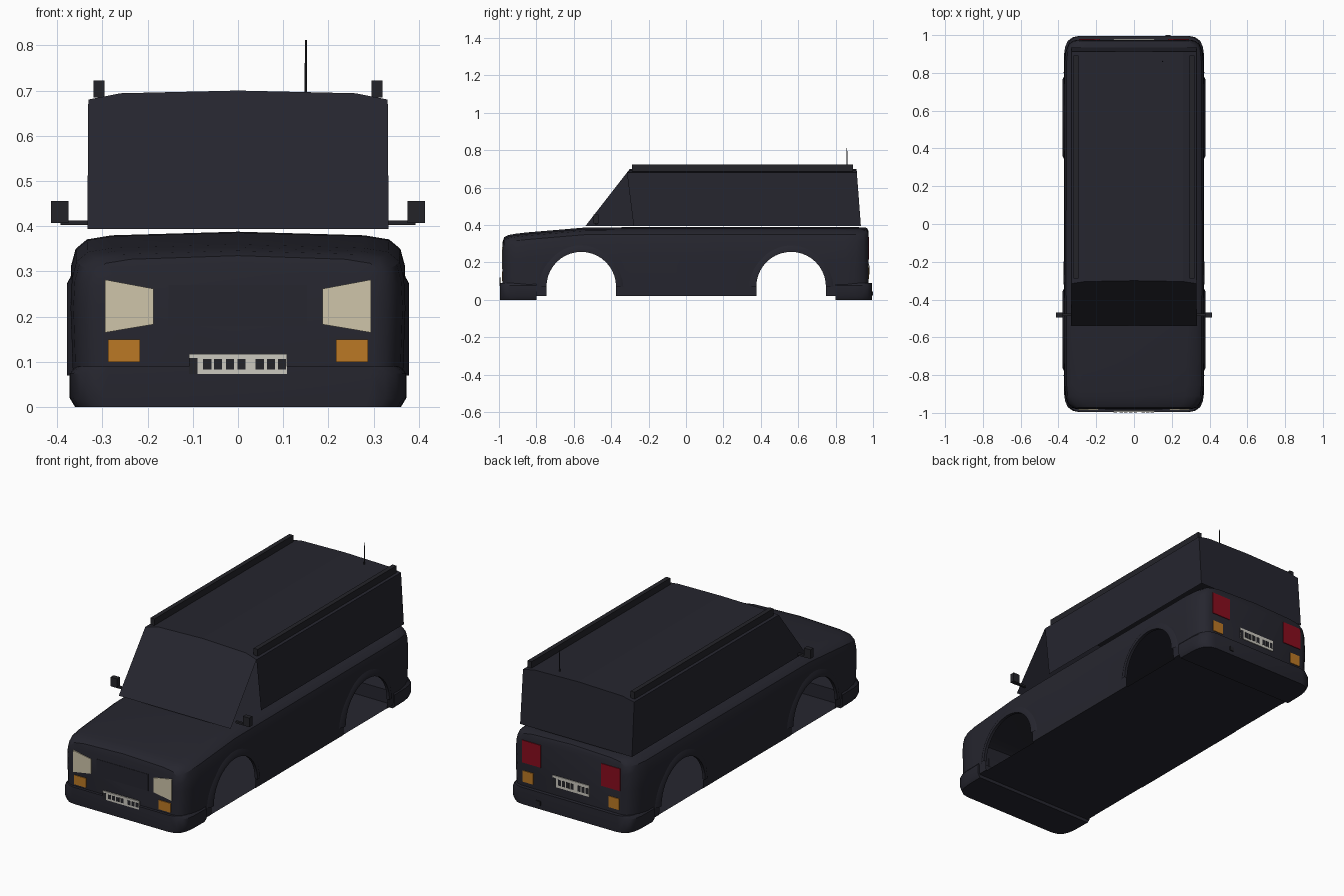
import bpy, bmesh, math
from mathutils import Vector

if "Cube" in bpy.data.objects:
    bpy.data.objects.remove(bpy.data.objects["Cube"])


def material(name, r, g, b):
    m = bpy.data.materials.new(name)
    m.diffuse_color = (r, g, b, 1)
    m.use_nodes = True
    m.node_tree.nodes["Principled BSDF"].inputs["Base Color"].default_value = (r, g, b, 1)
    return m


PAINT = material("dark paint", 0.019, 0.019, 0.028)
TRIM = material("black trim", 0.017, 0.017, 0.022)
LAMP = material("headlight cream", 0.62, 0.56, 0.40)
AMBER = material("amber", 0.50, 0.19, 0.018)
RED = material("tail red", 0.25, 0.004, 0.013)
WHITE = material("plate white", 0.60, 0.58, 0.52)


def finish(name, bm, mat, smooth=False, recalc=True):
    if recalc:
        bmesh.ops.recalc_face_normals(bm, faces=bm.faces)
    me = bpy.data.meshes.new(name)
    bm.to_mesh(me)
    bm.free()
    ob = bpy.data.objects.new(name, me)
    bpy.context.collection.objects.link(ob)
    me.materials.append(mat)
    if smooth:
        bpy.ops.object.select_all(action="DESELECT")
        ob.select_set(True)
        bpy.context.view_layer.objects.active = ob
        bpy.ops.object.shade_smooth_by_angle(angle=math.radians(32))
    return ob


def loft(bm, sections):
    """Skin closed loops and cap both ends."""
    rings = [[bm.verts.new(p) for p in s] for s in sections]
    n = len(rings[0])
    for a, b in zip(rings, rings[1:]):
        for i in range(n):
            j = (i + 1) % n
            bm.faces.new((a[i], a[j], b[j], b[i]))
    bm.faces.new(rings[0])
    bm.faces.new(rings[-1])


def both_sides(half, y):
    """Mirror a half section that ends on the centre line."""
    right = [(x, y, z) for x, z in half]
    left = [(-x, y, z) for x, z in reversed(half) if x > 0]
    return right + left


def box(name, lo, hi, mat):
    bm = bmesh.new()
    loft(bm, [[(lo[0], y, lo[2]), (hi[0], y, lo[2]), (hi[0], y, hi[2]), (lo[0], y, hi[2])]
              for y in (lo[1], hi[1])])
    return finish(name, bm, mat)


def plate(name, outline, y, mat, depth=0.004):
    """Thin panel with an outline in x and z."""
    bm = bmesh.new()
    loft(bm, [[(x, yy, z) for x, z in outline] for yy in (y - depth, y + depth)])
    return finish(name, bm, mat)


def rect(x0, x1, z0, z1):
    return [(x0, z0), (x1, z0), (x1, z1), (x0, z1)]


# Lower body: sections along the length as (y, half width, top height)
AXLES, ARCH_R, ARCH_Z = (-0.56, 0.562), 0.186, 0.07
stations = [(-0.98, 0.302, 0.31), (-0.972, 0.328, 0.335), (-0.95, 0.348, 0.346),
            (-0.91, 0.361, 0.353), (-0.85, 0.367, 0.36), (-0.54, 0.368, 0.386),
            (-0.3, 0.369, 0.388), (0.85, 0.368, 0.388), (0.91, 0.361, 0.388),
            (0.95, 0.345, 0.387), (0.968, 0.325, 0.384), (0.975, 0.302, 0.37)]
bm = bmesh.new()
loft(bm, [both_sides([(w - 0.004, 0.02), (w + 0.003, 0.22), (w, h - 0.075), (w - 0.01, h - 0.038),
                      (w - 0.035, h - 0.017), (w - 0.09, h - 0.008), (0, h)], y)
          for y, w, h in stations])
body = finish("body_shell", bm, PAINT)

# Wheel arches cut through the side walls, leaving the shell hollow
bm = bmesh.new()
for yc in AXLES:
    arc = [(yc + ARCH_R * math.cos(math.pi * i / 20), ARCH_Z + ARCH_R * math.sin(math.pi * i / 20))
           for i in range(21)]
    arc += [(yc - ARCH_R, -0.1), (yc + ARCH_R, -0.1)]
    loft(bm, [[(x, y, z) for y, z in arc] for x in (-0.6, 0.6)])
cutter = finish("arch_cutter", bm, PAINT)
cutter.hide_render = True
mod = body.modifiers.new("arches", "BOOLEAN")
mod.operation, mod.object, mod.solver = "DIFFERENCE", cutter, "EXACT"
cut = bpy.data.meshes.new_from_object(body.evaluated_get(bpy.context.evaluated_depsgraph_get()))
body.modifiers.clear()
bpy.data.objects.remove(cutter)
bm = bmesh.new()
bm.from_mesh(cut)
tunnel = [f for f in bm.faces if abs(f.normal.x) < 0.05
          and 0.021 < f.calc_center_median().z < 0.27
          and min(abs(f.calc_center_median().y - a) for a in AXLES) < 0.19]
bmesh.ops.delete(bm, geom=tunnel, context="FACES")
bpy.data.objects.remove(body)
body = finish("body_shell", bm, PAINT, smooth=True, recalc=False)

# Floor pan
bm = bmesh.new()
bm.faces.new([bm.verts.new(p) for p in ((-0.36, -0.8, 0.018), (0.36, -0.8, 0.018),
                                        (0.36, 0.8, 0.018), (-0.36, 0.8, 0.018))])
finish("floor_pan", bm, PAINT)

# Flared lips around the wheel arches
for side, label in ((-1, "right"), (1, "left")):
    for yc, end in zip(AXLES, ("front", "rear")):
        bm = bmesh.new()
        rows = []
        angles = [math.pi * i / 20 for i in range(21)]
        for r, x in ((ARCH_R, 0.362), (ARCH_R, 0.378), (ARCH_R + 0.018, 0.378), (ARCH_R + 0.04, 0.366)):
            rows.append([bm.verts.new((side * x, yc + r * math.cos(a), ARCH_Z + r * math.sin(a)))
                         for a in angles])
        for a, b in zip(rows, rows[1:]):
            for i in range(20):
                bm.faces.new((a[i], a[i + 1], b[i + 1], b[i]))
        finish(f"{end}_{label}_arch_lip", bm, PAINT, smooth=True)

# Wrap-around bumpers: (distance from centre, half width)
bumper_path = [(0.8, 0.372), (0.9, 0.37), (0.94, 0.364), (0.97, 0.35), (0.988, 0.326), (0.995, 0.295)]
for s, end in ((-1, "front"), (1, "rear")):
    bm = bmesh.new()
    loft(bm, [[(-w + 0.012, s * y, 0), (w - 0.012, s * y, 0), (w, s * y, 0.02), (w, s * y, 0.075),
               (w - 0.012, s * y, 0.09), (-w + 0.012, s * y, 0.09), (-w, s * y, 0.075), (-w, s * y, 0.02)]
              for y, w in bumper_path])
    finish(f"{end}_bumper", bm, PAINT, smooth=True)

# Cabin: side walls, raked windscreen, tail panel and crowned roof
BASE, ROOF = 0.394, 0.70
section = [(0.333, BASE), (0.331, 0.68), (0.26, 0.694), (0, 0.70),
           (-0.26, 0.694), (-0.331, 0.68), (-0.333, BASE)]


def cabin_row(front):
    row = []
    for x, z in section:
        t = (z - BASE) / (ROOF - BASE)
        y = -0.538 + 0.238 * t if front else 0.935 - 0.023 * t
        row.append(Vector((x, y, z)))
    return row


bm = bmesh.new()
front, back = cabin_row(True), cabin_row(False)
fv = [bm.verts.new(p) for p in front]
bv = [bm.verts.new(p) for p in back]
bm.faces.new(fv)
bm.faces.new(bv[::-1])
for i in range(1, 6):
    bm.faces.new((fv[i], bv[i], bv[i + 1], fv[i + 1]))
# The left quarter opening stays open beside the windscreen
sill = bm.verts.new((0.333, -0.28, BASE))
bm.faces.new((sill, bv[0], bv[1], fv[1]))
finish("cabin", bm, PAINT)

# Roof rails, door mirrors
for s, label in ((-1, "right"), (1, "left")):
    x = sorted((s * 0.295, s * 0.319))
    box(f"{label}_roof_rail", (x[0], -0.288, 0.685), (x[1], 0.892, 0.722), TRIM)
    x = sorted((s * 0.325, s * 0.392))
    box(f"{label}_mirror_arm", (x[0], -0.487, 0.403), (x[1], -0.473, 0.413), TRIM)
    x = sorted((s * 0.375, s * 0.413))
    box(f"{label}_mirror", (x[0], -0.494, 0.407), (x[1], -0.468, 0.456), TRIM)

# Aerial and exhaust tip
bm = bmesh.new()
bmesh.ops.create_cone(bm, cap_ends=True, segments=8, radius1=0.003, radius2=0.002, depth=0.12)
bmesh.ops.translate(bm, verts=bm.verts, vec=(0.15, 0.86, 0.752))
finish("aerial", bm, TRIM)
box("exhaust_tip", (0.168, 0.9, 0.022), (0.194, 1.0, 0.044), TRIM)

# Lamps
FRONT, REAR = -0.98, 0.975
for s, label in ((-1, "right"), (1, "left")):
    plate(f"{label}_headlight", [(s * 0.187, 0.183), (s * 0.294, 0.165), (s * 0.294, 0.282),
                                 (s * 0.187, 0.262)], FRONT, LAMP)
    plate(f"{label}_front_indicator", rect(s * 0.217, s * 0.287, 0.10, 0.15), FRONT, AMBER)
    plate(f"{label}_tail_lamp", rect(s * 0.18, s * 0.292, 0.215, 0.335), REAR, RED)
    plate(f"{label}_rear_indicator", rect(s * 0.225, s * 0.288, 0.112, 0.172), REAR, AMBER)

# Grille panel
plate("grille_panel", rect(-0.154, 0.152, 0.18, 0.27), FRONT, PAINT, 0.002)

# Registration plates with plain dark blocks
for s, y, z, h, end in ((1, -0.992, 0.073, 0.045, "front"), (-1, REAR, 0.135, 0.06, "rear")):
    plate(f"{end}_plate", rect(-0.108, 0.108, z, z + h), y, WHITE)
    for i, x in enumerate((-0.068, -0.044, -0.018, 0.008, 0.048, 0.073, 0.097)):
        x *= s
        plate(f"{end}_plate_block_{i + 1}", rect(x - 0.009, x + 0.009, z + h * 0.22, z + h * 0.74),
              y - s * 0.001, TRIM)
    plate(f"{end}_plate_badge", rect(-s * 0.108, -s * 0.089, z, z + h * 0.8), y - s * 0.001, TRIM)
